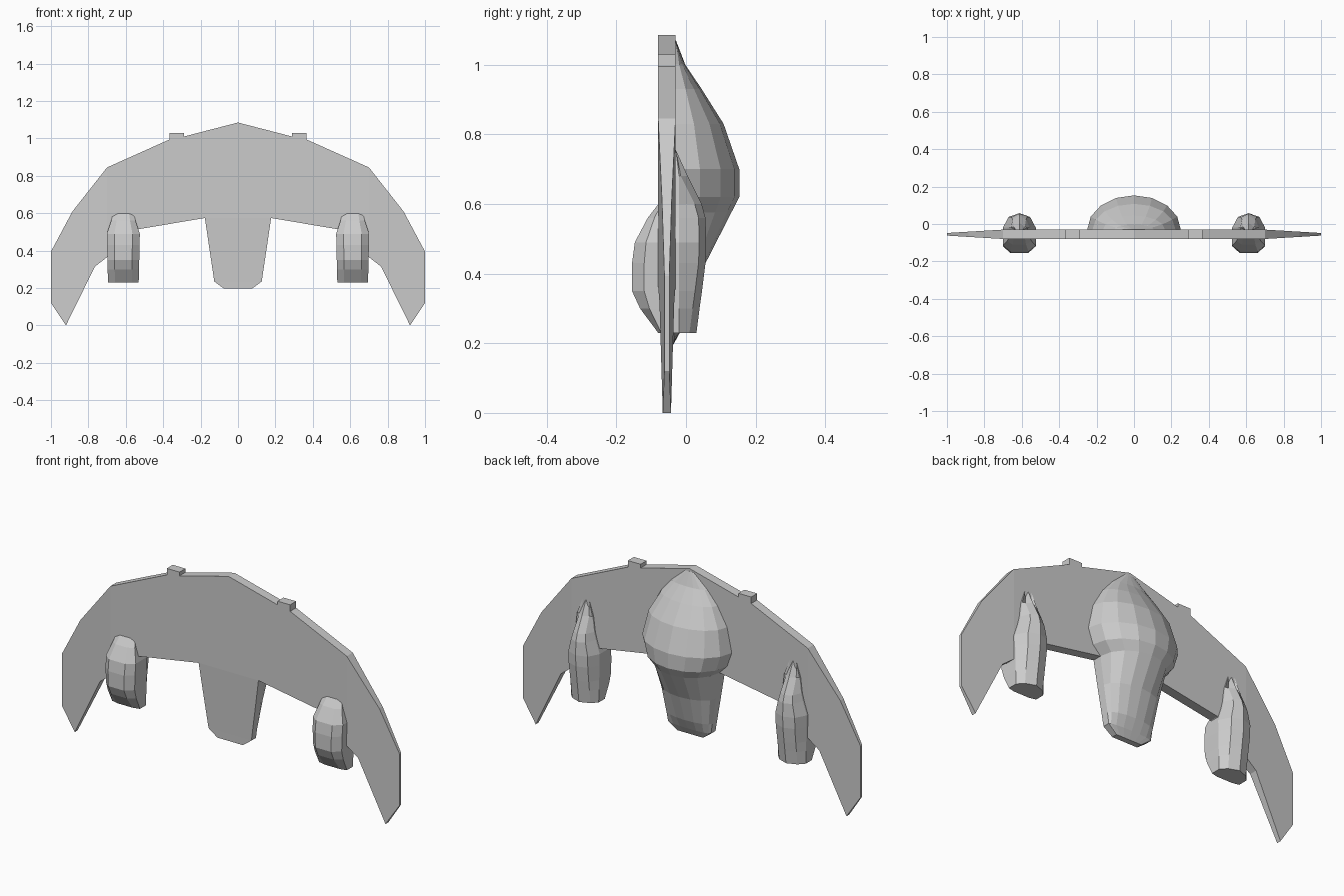
import bpy, bmesh, math

if "Cube" in bpy.data.objects:
    bpy.data.objects.remove(bpy.data.objects["Cube"])


def finish(name, bm):
    bmesh.ops.recalc_face_normals(bm, faces=bm.faces)
    me = bpy.data.meshes.new(name)
    bm.to_mesh(me)
    bm.free()
    ob = bpy.data.objects.new(name, me)
    bpy.context.collection.objects.link(ob)
    return ob


def half_depth(x):
    # plate thickness thins out towards the wing tips
    return 0.025 - 0.06 * max(0, abs(x) - 0.7)


def slab(name, outline):
    bm = bmesh.new()
    front = [bm.verts.new((x, -0.055 - half_depth(x), z)) for x, z in outline]
    back = [bm.verts.new((x, -0.055 + half_depth(x), z)) for x, z in outline]
    bm.faces.new(front)
    bm.faces.new(back[::-1])
    n = len(outline)
    for i in range(n):
        j = (i + 1) % n
        bm.faces.new((front[i], front[j], back[j], back[i]))
    return finish(name, bm)


def loft(name, rings):
    bm = bmesh.new()
    loops = [[bm.verts.new(p) for p in r] for r in rings]
    n = len(loops[0])
    for a, b in zip(loops, loops[1:]):
        for i in range(n):
            j = (i + 1) % n
            bm.faces.new((a[i], a[j], b[j], b[i]))
    bm.faces.new(loops[0])
    bm.faces.new(loops[-1])
    return finish(name, bm)


# Centre of the crescent plate, with the two small tabs on its leading edge
half = [(0.29, 1.01), (0.29, 1.03), (0.365, 1.03), (0.365, 0.995),
        (0.70, 0.845), (0.70, 0.365), (0.53, 0.515), (0.175, 0.575)]
slab("centre_plate", [(0, 1.085)] + half + [(-x, z) for x, z in half[::-1]])

# Tapered wing tips
tip = [(0.70, 0.845), (0.885, 0.61), (1.0, 0.395), (1.0, 0.12),
       (0.92, 0.0), (0.765, 0.315), (0.70, 0.365)]
for side, s in (("right", 1), ("left", -1)):
    slab(side + "_wing_tip", [(s * x, z) for x, z in tip])


# Domed hull on the back running down into the tail
def hull_ring(z, w, yf, yb):
    ys = min(-0.03, yb)
    arc = [(w * math.cos(math.pi * i / 8), ys + (yb - ys) * math.sin(math.pi * i / 8), z)
           for i in range(9)]
    return arc + [(-w, yf, z), (w, yf, z)]


hull = [  # height, half width, front, back
    (0.197, 0.075, -0.067, -0.036), (0.235, 0.127, -0.068, -0.015),
    (0.29, 0.135, -0.07, 0.012), (0.43, 0.156, -0.075, 0.056),
    (0.575, 0.177, -0.08, 0.13), (0.62, 0.222, -0.05, 0.153),
    (0.70, 0.25, -0.05, 0.153), (0.83, 0.222, -0.05, 0.108),
    (0.93, 0.165, -0.05, 0.045), (1.0, 0.105, -0.05, -0.002),
    (1.07, 0.025, -0.05, -0.029)]
loft("hull", [hull_ring(*r) for r in hull])


# Engine pods passing through the plate
def pod_ring(cx, z, w, yf, yb):
    m = yf + 0.35 * (-0.055 - yf)
    right = [(0.55 * w, yf), (w, m), (w, min(-0.02, yb)), (0.65 * w, yb - 0.02)]
    pts = right + [(0, yb)] + [(-x, y) for x, y in right[::-1]]
    return [(cx + x, y, z) for x, y in pts]


pod = [  # height, half width, front, back
    (0.23, 0.082, -0.08, 0.03), (0.30, 0.084, -0.132, 0.039),
    (0.35, 0.085, -0.155, 0.046), (0.43, 0.087, -0.155, 0.056),
    (0.49, 0.088, -0.147, 0.058), (0.56, 0.065, -0.11, 0.056),
    (0.60, 0.055, -0.079, 0.045), (0.68, 0.045, -0.06, 0.005),
    (0.755, 0.02, -0.05, -0.029)]
for side, s in (("right", 1), ("left", -1)):
    loft(side + "_engine_pod", [pod_ring(s * 0.613, *r) for r in pod])
